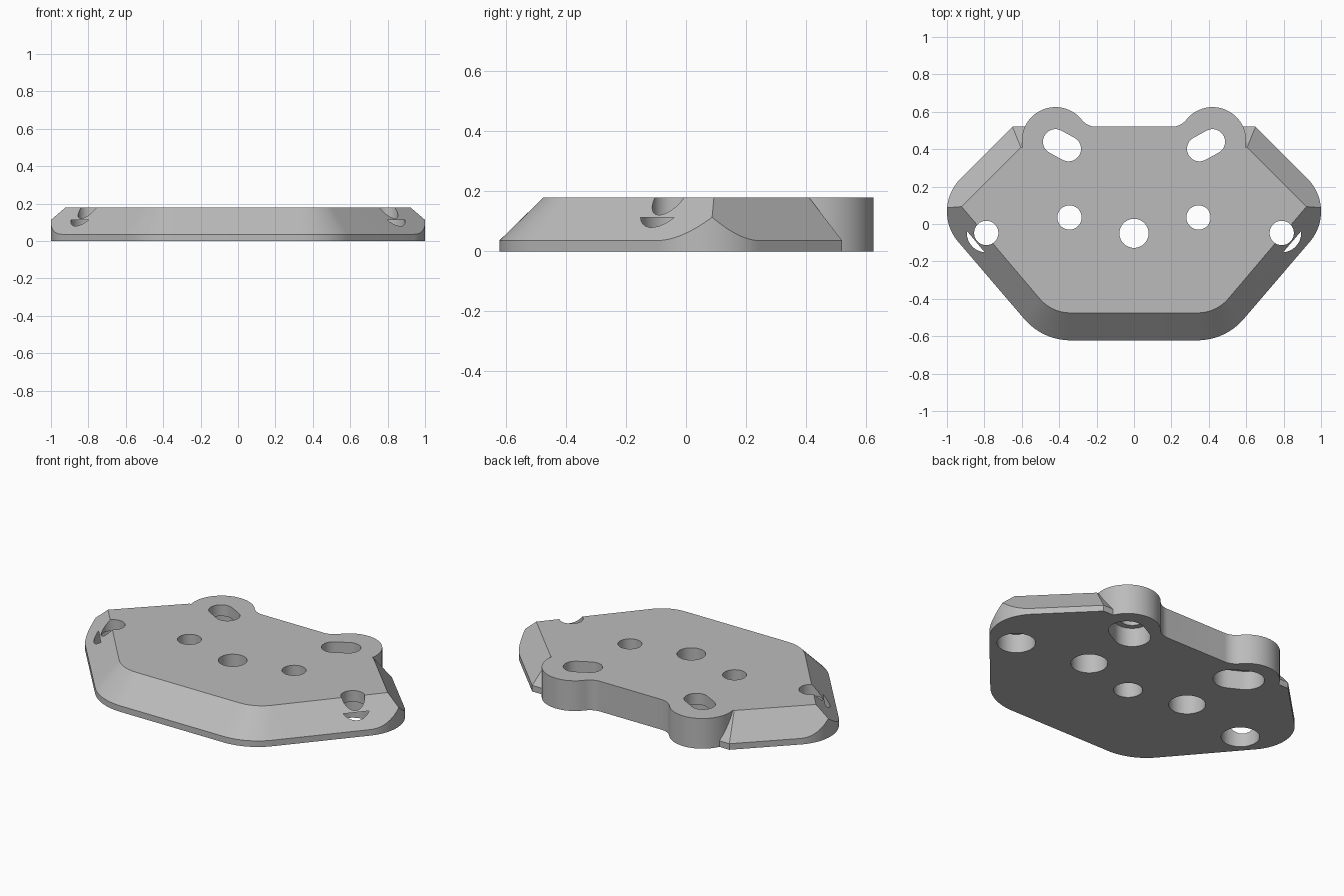
import bpy, bmesh, math
from mathutils import Vector

cube = bpy.data.objects.get("Cube")
if cube:
    bpy.data.objects.remove(cube, do_unlink=True)

TOP, RIM, BORE = 0.18, 0.036, 0.113

grey = bpy.data.materials.new("plain_grey")
grey.use_nodes = True
grey.diffuse_color = (0.5, 0.5, 0.5, 1)
grey.node_tree.nodes["Principled BSDF"].inputs["Base Color"].default_value = (0.5, 0.5, 0.5, 1)


def arc(center, r, a0, a1, n=16):
    """Points along an arc, angles in degrees."""
    angles = [math.radians(a0 + (a1 - a0) * i / n) for i in range(n + 1)]
    return [Vector((center[0] + r * math.cos(a), center[1] + r * math.sin(a))) for a in angles]


def fillet(prev, corner, nxt, t, n=16):
    """Round a counter-clockwise convex corner, t is the tangent length."""
    p, c, q = Vector(prev), Vector(corner), Vector(nxt)
    u, v = (p - c).normalized(), (q - c).normalized()
    half = u.angle(v) / 2
    center = c + (u + v).normalized() * t / math.cos(half)
    s = c + u * t - center
    a0 = math.degrees(math.atan2(s.y, s.x))
    return arc(center, t * math.tan(half), a0, a0 + 180 - math.degrees(2 * half), n)


def mirrored(right):
    """Close a right-hand half outline (front to back) with its mirror."""
    return list(right) + [Vector((-p[0], p[1])) for p in reversed(right)]


def loft(name, loops, heights):
    """Solid through outlines of equal point count stacked in z."""
    bm = bmesh.new()
    rings = [[bm.verts.new((p[0], p[1], z)) for p in loop] for loop, z in zip(loops, heights)]
    bm.faces.new(rings[0])
    bm.faces.new(rings[-1])
    for low, high in zip(rings, rings[1:]):
        for i in range(len(low)):
            j = (i + 1) % len(low)
            bm.faces.new((low[i], low[j], high[j], high[i]))
    bmesh.ops.recalc_face_normals(bm, faces=bm.faces)
    mesh = bpy.data.meshes.new(name)
    bm.to_mesh(mesh)
    bm.free()
    mesh.materials.append(grey)
    obj = bpy.data.objects.new(name, mesh)
    bpy.context.collection.objects.link(obj)
    return obj


def prism(name, outline, z0, z1):
    return loft(name, [outline, outline], [z0, z1])


def combine(obj, tool, operation):
    """Apply a boolean and discard the tool."""
    tool.hide_render = True
    bpy.context.view_layer.objects.active = obj
    mod = obj.modifiers.new(operation, 'BOOLEAN')
    mod.operation, mod.solver, mod.object = operation, 'EXACT', tool
    bpy.ops.object.modifier_apply(modifier=mod.name)
    bpy.data.objects.remove(tool, do_unlink=True)


# Bevelled six-sided body
side, back = (1.09, 0.08), (0.65, 0.52)
outer = mirrored(fillet((0, -0.622), (0.489, -0.622), side, 0.15) + [Vector(side), Vector(back)])
top_side = (0.922, 0.093)
inner = mirrored(fillet((0, -0.475), (0.44, -0.475), top_side, 0.1)
                 + [Vector(top_side), Vector((0.605, 0.41))])
plate = loft("mounting_plate", [outer, outer, inner], [0, RIM, TOP])

# Rounded left and right tips
tips = mirrored([Vector((0.8, -1))] + fillet((0.489, -0.622), side, back, 0.23, 24) + [Vector((0.8, 1))])
combine(plate, prism("tip_trim", tips, -0.1, 0.3), 'INTERSECT')

# Two rear ears joined by a straight back wall
ear, ear_r, blend_r = (0.42, 0.445), 0.18, 0.1
blend = (0.2014, 0.62)
join = math.degrees(math.atan2(blend[1] - ear[1], blend[0] - ear[0]))
half = [Vector((0.5, 0.3))] + arc(ear, ear_r, -18, join, 28)
half += arc(blend, blend_r, join - 180, -90, 10)[1:]
combine(plate, prism("rear_ears", mirrored(half), 0, TOP), 'UNION')


def capsule(a, b, r):
    """Slot outline around two centres."""
    d = math.degrees(math.atan2(b[1] - a[1], b[0] - a[0]))
    return arc(a, r, d + 90, d + 270) + arc(b, r, d - 90, d + 90)


def drill(outline, z0, z1):
    combine(plate, prism("drill", outline, z0, z1), 'DIFFERENCE')


# Centre hole
drill(arc((0, -0.05), 0.078, 0, 348.75, 31), -0.1, 0.3)

# Round holes and slots, each with a wider recess underneath
for s in (-1, 1):
    for x, y, wide in ((0.345, 0.035, 0.1), (0.79, -0.048, 0.104)):
        drill(arc((s * x, y), 0.065, 0, 348.75, 31), -0.1, 0.3)
        drill(arc((s * x, y), wide, 0, 348.75, 31), -0.1, BORE)
    ends = (s * 0.42, 0.44), (s * 0.35, 0.402)
    drill(capsule(*ends, 0.067), -0.1, 0.3)
    drill(capsule(*ends, 0.1), -0.1, BORE)

# Tidy materials and shading
plate.data.materials.clear()
plate.data.materials.append(grey)
bpy.ops.object.select_all(action='DESELECT')
plate.select_set(True)
bpy.context.view_layer.objects.active = plate
bpy.ops.object.shade_smooth_by_angle(angle=math.radians(25))
